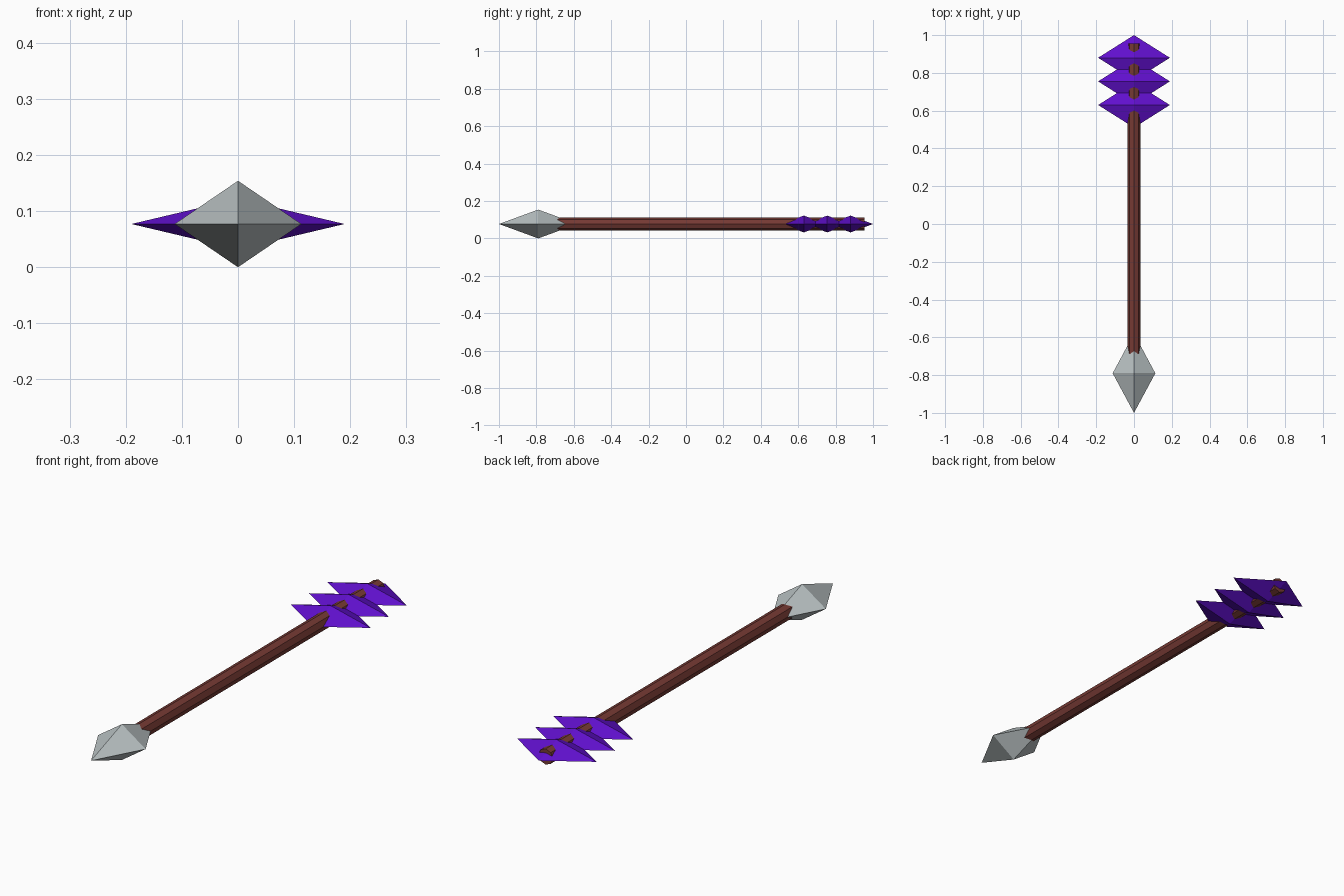
import bpy
import math

cube = bpy.data.objects.get("Cube")
if cube:
    bpy.data.objects.remove(cube, do_unlink=True)

AXIS_Z = 0.077  # height of the arrow's long axis


def make_material(name, rgb):
    mat = bpy.data.materials.new(name)
    mat.use_nodes = True
    color = (*rgb, 1.0)
    mat.diffuse_color = color
    mat.node_tree.nodes["Principled BSDF"].inputs["Base Color"].default_value = color
    return mat


steel = make_material("pale steel", (0.48, 0.53, 0.54))
wood = make_material("red brown wood", (0.18, 0.042, 0.034))
purple = make_material("purple", (0.12, 0.005, 0.62))


def add_octahedron(name, y, half, mat):
    """Eight-sided diamond with the given half sizes, centred on the axis."""
    hx, hy, hz = half
    verts = [(hx, 0, 0), (0, hy, 0), (-hx, 0, 0), (0, -hy, 0), (0, 0, hz), (0, 0, -hz)]
    faces = []
    for i in range(4):
        j = (i + 1) % 4
        faces += [(i, j, 4), (j, i, 5)]
    mesh = bpy.data.meshes.new(name)
    mesh.from_pydata(verts, [], faces)
    mesh.materials.append(mat)
    obj = bpy.data.objects.new(name, mesh)
    obj.location = (0, y, AXIS_Z)
    bpy.context.collection.objects.link(obj)
    return obj


# Octagonal shaft, one edge on top, its front end hidden inside the head
front, back = -0.79, 0.955
bpy.ops.mesh.primitive_cylinder_add(
    vertices=8, radius=0.034, depth=back - front,
    location=(0, (front + back) / 2, AXIS_Z), rotation=(math.pi / 2, 0, 0))
shaft = bpy.context.object
shaft.name = "shaft"
shaft.data.materials.append(wood)

# Pointed head
add_octahedron("arrow_head", -0.79, (0.113, 0.21, 0.077), steel)

# Three flat diamond fletchings
for i in range(3):
    add_octahedron(f"fletching_{i + 1}", 0.63 + 0.125 * i, (0.19, 0.12, 0.045), purple)
